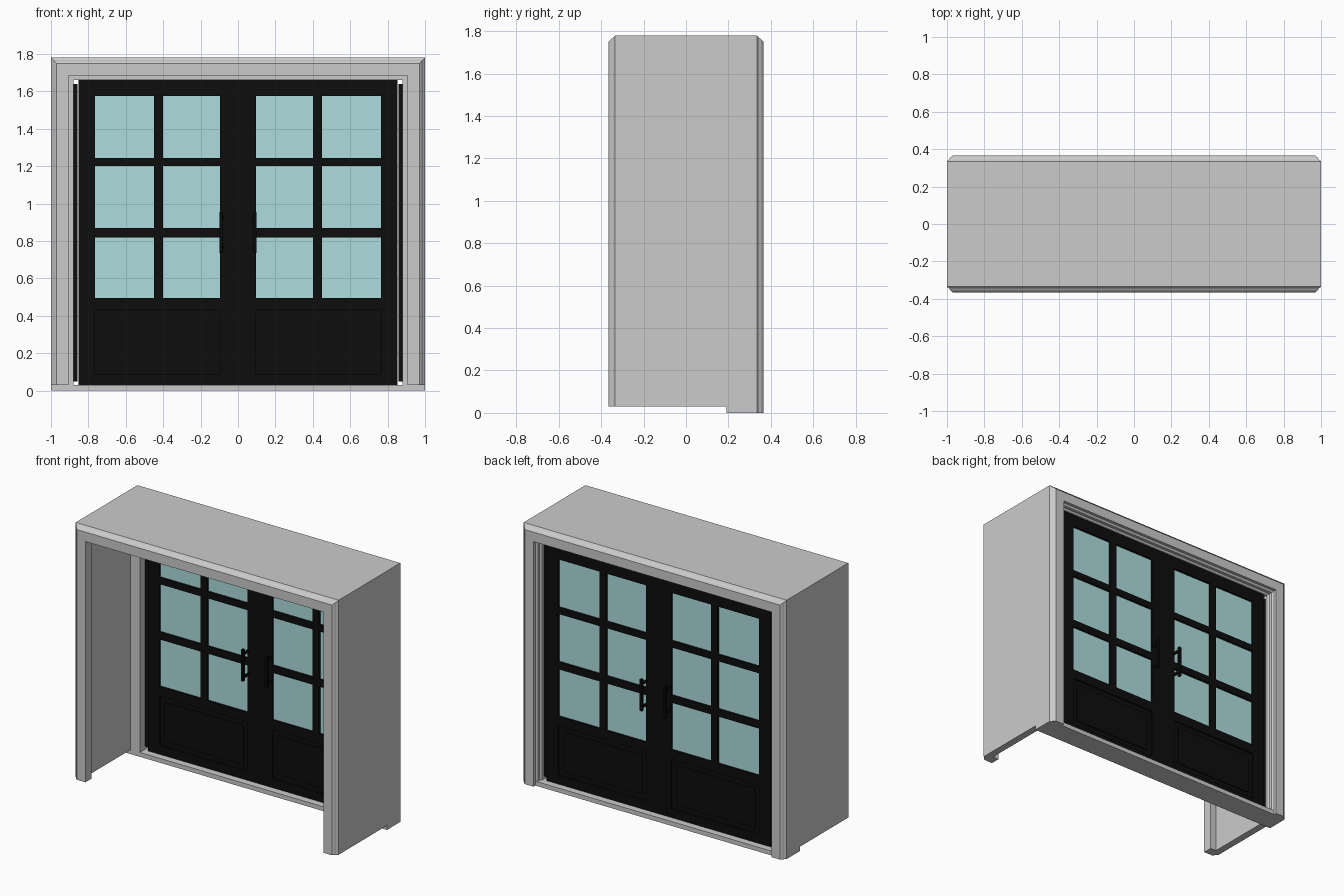
import bpy, bmesh

if "Cube" in bpy.data.objects:
    bpy.data.objects.remove(bpy.data.objects["Cube"])

W, H = 1.0, 1.78          # half width and height of the surround
DOOR_Y = 0.268            # centre plane of the doors


def material(name, rgb):
    m = bpy.data.materials.new(name)
    m.diffuse_color = (*rgb, 1)
    m.use_nodes = True
    m.node_tree.nodes["Principled BSDF"].inputs["Base Color"].default_value = m.diffuse_color
    return m


black = material("black_paint", (0.004, 0.004, 0.004))
glass = material("pale_glass", (0.42, 0.72, 0.73))


def finish(name, bm, mat=None):
    bmesh.ops.recalc_face_normals(bm, faces=bm.faces)
    me = bpy.data.meshes.new(name)
    bm.to_mesh(me)
    bm.free()
    ob = bpy.data.objects.new(name, me)
    bpy.context.collection.objects.link(ob)
    if mat:
        me.materials.append(mat)
    return ob


def boxes(name, items, mat=None, side=1):
    """Boxes given as (x0, x1, y0, y1, z0, z1); side=-1 mirrors in x."""
    bm = bmesh.new()
    for x0, x1, y0, y1, z0, z1 in items:
        vs = bmesh.ops.create_cube(bm, size=1)["verts"]
        for v in vs:
            v.co.x = side * (x0 + (v.co.x + 0.5) * (x1 - x0))
            v.co.y = y0 + (v.co.y + 0.5) * (y1 - y0)
            v.co.z = z0 + (v.co.z + 0.5) * (z1 - z0)
    return finish(name, bm, mat)


def portal(name, profile, z0):
    """Sweep an (inset, y) profile up, across and down with mitred corners."""
    bm = bmesh.new()
    rings = []
    for sx, top in ((-1, 0), (-1, 1), (1, 1), (1, 0)):
        rings.append([bm.verts.new((sx * (W - d), y, H - d if top else z0))
                      for d, y in profile])
    n = len(profile)
    for a, b in zip(rings, rings[1:]):
        for i in range(n):
            j = (i + 1) % n
            bm.faces.new((a[i], a[j], b[j], b[i]))
    bm.faces.new(rings[0])
    bm.faces.new(rings[-1])
    return finish(name, bm)


# surround: thin deep lining with moulded casings at both ends
portal("lining", [(0, -0.3), (0.05, -0.3), (0.05, 0.19), (0, 0.19)], 0.03)
mould = [(0, 0.335), (0.012, 0.345), (0.018, 0.355), (0.03, 0.365), (0.095, 0.365)]
portal("front_casing", [(d, -y) for d, y in mould] + [(0.095, -0.3), (0, -0.3)], 0.03)
portal("back_casing", mould + [(0.095, 0.345), (0.108, 0.335), (0.108, 0.315),
                               (0.12, 0.305), (0.12, 0.19), (0, 0.19)], 0.0)

# threshold under the doors
boxes("threshold", [(-0.95, 0.95, 0.19, 0.345, 0, 0.03)])

# door layout, described for the +x leaf
Y0, Y1 = DOOR_Y - 0.03, DOOR_Y + 0.03
cols = [(0.095, 0.4), (0.45, 0.765)]
rows = [(0.495, 0.82), (0.87, 1.2), (1.245, 1.575)]
rails = [(0.03, 0.09), (0.43, 0.495), (0.82, 0.87), (1.2, 1.245), (1.575, 1.67)]

for side, label in ((1, "right"), (-1, "left")):
    # stiles, rails and glazing bar
    parts = [(0, 0.095, Y0, Y1, 0.03, 1.67), (0.765, 0.853, Y0, Y1, 0.03, 1.67),
             (0.4, 0.45, Y0, Y1, 0.495, 1.575)]
    parts += [(0.095, 0.765, Y0, Y1, a, b) for a, b in rails]
    boxes(label + "_door_frame", parts, black, side)

    # recessed lower panel with a raised field
    boxes(label + "_lower_panel",
          [(0.095, 0.765, DOOR_Y - 0.018, DOOR_Y + 0.018, 0.09, 0.43),
           (0.13, 0.73, DOOR_Y - 0.025, DOOR_Y + 0.025, 0.125, 0.395)], black, side)

    # glass panes
    boxes(label + "_panes", [(x0, x1, DOOR_Y - 0.016, DOOR_Y + 0.016, z0, z1)
                             for x0, x1 in cols for z0, z1 in rows], glass, side)

    # hinge side strip in the gap beside the leaf
    boxes(label + "_hinge_strip", [(0.858, 0.881, DOOR_Y - 0.02, DOOR_Y + 0.02, 0.05, 1.64)],
          black, side)

    # pull handles on both faces
    for s, face in ((-1, "front"), (1, "back")):
        outer = DOOR_Y + s * 0.096
        inner = DOOR_Y + s * 0.076
        root = DOOR_Y + s * 0.028
        bar = [(0.08, 0.1, min(outer, inner), max(outer, inner), 0.735, 0.955)]
        posts = [(0.076, 0.092, min(root, inner), max(root, inner), z - 0.009, z + 0.009)
                 for z in (0.765, 0.925)]
        ob = boxes(f"{label}_{face}_handle", bar + posts, black, side)
        bev = ob.modifiers.new("soft_edges", "BEVEL")
        bev.width = 0.003
        bev.segments = 1
